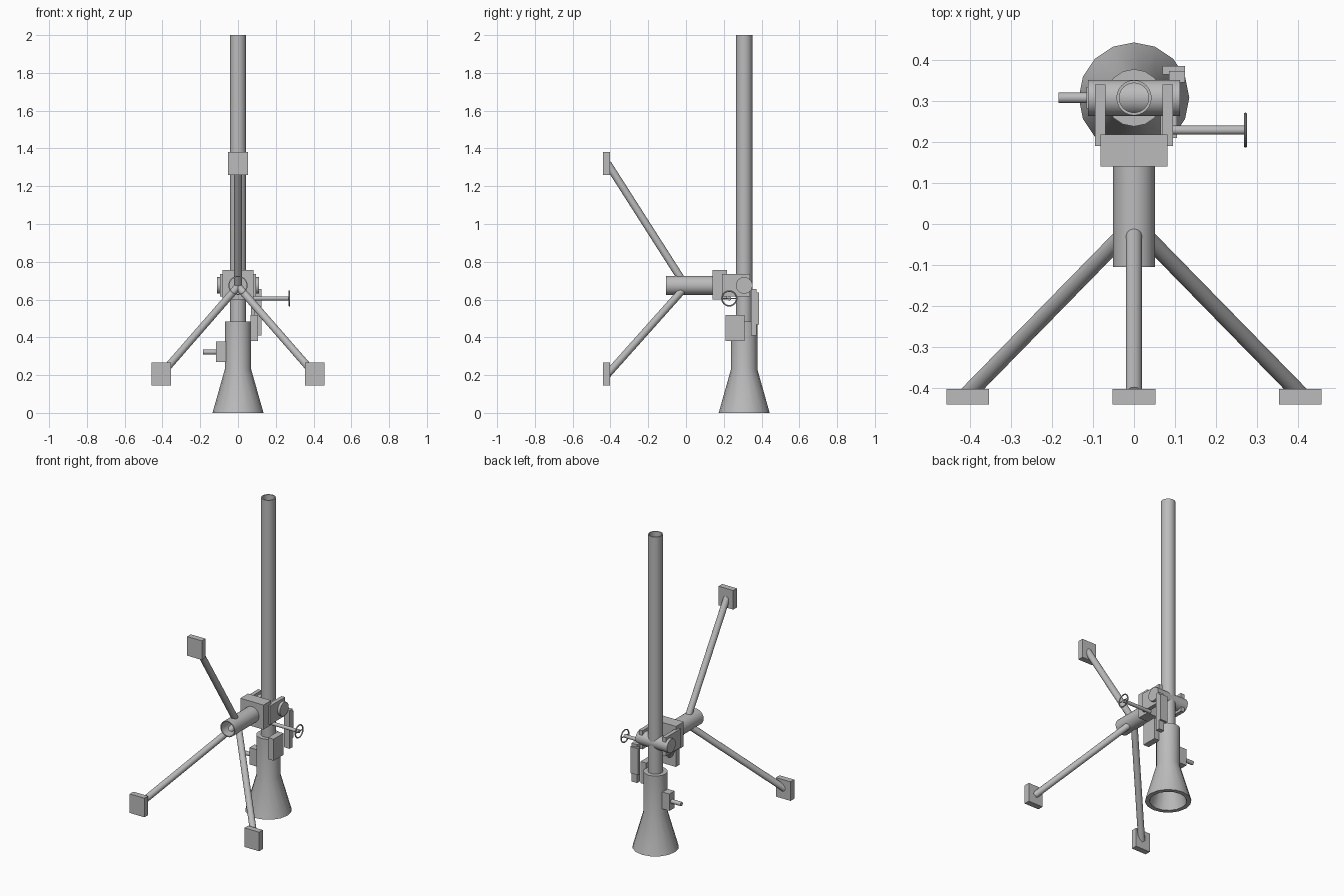
import bpy, bmesh, math
from mathutils import Vector

if "Cube" in bpy.data.objects:
    bpy.data.objects.remove(bpy.data.objects["Cube"])

steel = bpy.data.materials.new("steel_grey")
steel.diffuse_color = (0.5, 0.5, 0.5, 1)
steel.use_nodes = True
steel.node_tree.nodes["Principled BSDF"].inputs["Base Color"].default_value = steel.diffuse_color
AX = 0.308  # y position of the tube axis


def finish(name, bm, smooth=True):
    bmesh.ops.recalc_face_normals(bm, faces=bm.faces)
    me = bpy.data.meshes.new(name)
    bm.to_mesh(me)
    bm.free()
    me.materials.append(steel)
    ob = bpy.data.objects.new(name, me)
    bpy.context.collection.objects.link(ob)
    if smooth:
        bpy.ops.object.select_all(action='DESELECT')
        ob.select_set(True)
        bpy.context.view_layer.objects.active = ob
        bpy.ops.object.shade_smooth_by_angle(angle=math.radians(35))
    return ob


def box(name, x, y, z):
    bm = bmesh.new()
    bmesh.ops.create_cube(bm, size=1)
    for v in bm.verts:
        v.co = [sum(r) / 2 + c * (r[1] - r[0]) for c, r in zip(v.co, (x, y, z))]
    return finish(name, bm, False)


def lathe(name, profile, origin, direction=(0, 0, 1), n=24):
    """Revolve (radius, distance) pairs about a line; zero radius closes an end."""
    bm = bmesh.new()
    rot = Vector((0, 0, 1)).rotation_difference(Vector(direction).normalized())
    rings = []
    for r, h in profile:
        angles = [2 * math.pi * i / n for i in range(n if r else 1)]
        rings.append([bm.verts.new(rot @ Vector((r * math.cos(a), r * math.sin(a), h))
                                   + Vector(origin)) for a in angles])
    for a, b in zip(rings, rings[1:]):
        for i in range(n):
            quad = [a[i % len(a)], a[(i + 1) % len(a)], b[(i + 1) % len(b)], b[i % len(b)]]
            bm.faces.new(list(dict.fromkeys(quad)))
    return finish(name, bm)


def rod(name, start, end, r, n=16):
    d = Vector(end) - Vector(start)
    return lathe(name, [(0, 0), (r, 0), (r, d.length), (0, d.length)], start, d, n)


# Long tube with open muzzle, wide chamber and hollow flared nozzle
lathe("barrel", [(0, 0.45), (0.043, 0.45), (0.043, 2), (0.036, 2), (0.036, 0.5), (0, 0.5)],
      (0, AX, 0))
lathe("chamber_and_nozzle", [(0, 0.484), (0.07, 0.484), (0.07, 0.23), (0.135, 0),
                             (0.108, 0), (0.045, 0.23), (0, 0.23)], (0, AX, 0), n=16)

# Cradle: cross trunnion, two arms and mounting block
rod("trunnion", (-0.112, AX, 0.675), (0.112, AX, 0.675), 0.044, 24)
for s, side in ((-1, "left"), (1, "right")):
    box(side + "_cradle_arm", sorted((s * 0.07, s * 0.095)), (0.19, 0.34), (0.616, 0.735))
box("mount_block", (-0.082, 0.082), (0.14, 0.218), (0.6, 0.757))

# Open hub tube carrying the tripod
lathe("hub_tube", [(0, 0.25), (0.051, 0.25), (0.051, 0), (0.045, 0), (0.045, 0.24), (0, 0.24)],
      (0, -0.105, 0.675), (0, 1, 0))

# Tripod legs with flat feet
for side, x, z in (("upper", 0, 1.32), ("left", -0.406, 0.205), ("right", 0.406, 0.205)):
    rod(side + "_leg", (0, 0, 0.67), (x, -0.415, z), 0.02)
    box(side + "_foot", (x - 0.052, x + 0.052), (-0.44, -0.403), (z - 0.061, z + 0.061))

# Sight bracket and gear box on the right side
box("sight_bracket", (0.085, 0.124), (0.345, 0.374), (0.41, 0.655))
box("sight_plate", (0.07, 0.124), (0.365, 0.386), (0.468, 0.638))
box("gear_box", (0.065, 0.105), (0.21, 0.31), (0.38, 0.518))

# Breech latch with its grip on the left side
box("latch_box", (-0.116, -0.06), (0.282, 0.334), (0.27, 0.378))
rod("latch_grip", (-0.184, AX, 0.322), (-0.11, AX, 0.322), 0.013)

# Elevation handwheel
rod("handwheel_shaft", (0.07, 0.229, 0.606), (0.274, 0.229, 0.606), 0.011)
ring = [(0.039 + 0.004 * math.cos(a), 0.004 * math.sin(a))
        for a in [i * math.pi / 4 for i in range(9)]]
lathe("handwheel_rim", ring, (0.272, 0.229, 0.606), (1, 0, 0), 24)
rod("handwheel_spoke", (0.272, 0.19, 0.606), (0.272, 0.268, 0.606), 0.003, 8)
